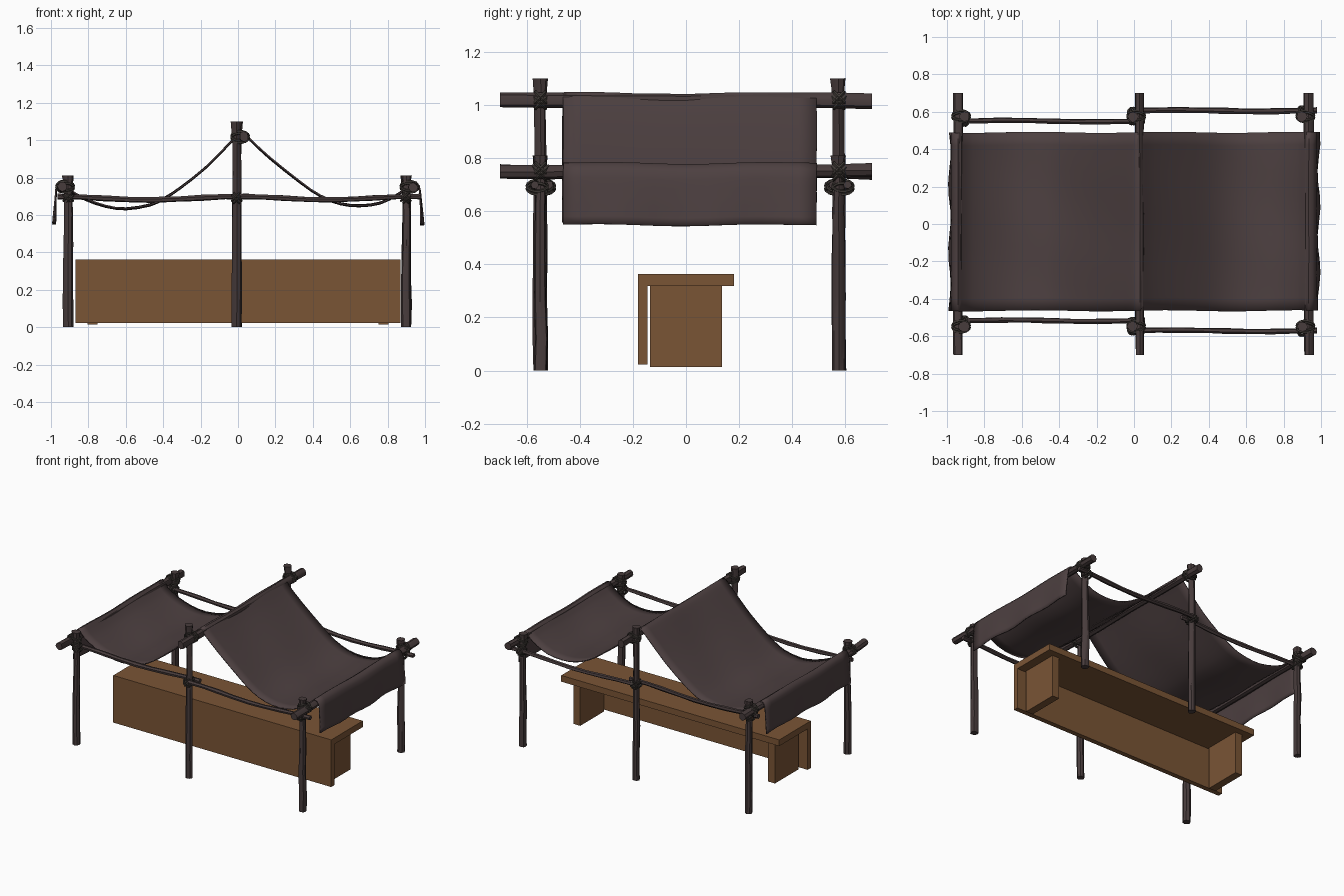
import bpy, bmesh, math, random
from mathutils import Vector, Matrix

if "Cube" in bpy.data.objects:
    bpy.data.objects.remove(bpy.data.objects["Cube"])

random.seed(4)


def material(name, col):
    m = bpy.data.materials.new(name)
    m.diffuse_color = (*col, 1)
    m.use_nodes = True
    m.node_tree.nodes["Principled BSDF"].inputs["Base Color"].default_value = m.diffuse_color
    return m


WOOD = material("dark_timber", (0.064, 0.045, 0.045))
CLOTH = material("canopy_cloth", (0.074, 0.051, 0.052))
ROPE = material("rope", (0.052, 0.044, 0.038))
PLANK = material("counter_brown", (0.195, 0.090, 0.036))


def finish(name, bm, mat, smooth=None):
    bmesh.ops.recalc_face_normals(bm, faces=bm.faces)
    me = bpy.data.meshes.new(name)
    bm.to_mesh(me)
    bm.free()
    me.materials.append(mat)
    ob = bpy.data.objects.new(name, me)
    bpy.context.collection.objects.link(ob)
    if smooth:
        bpy.context.view_layer.objects.active = ob
        ob.select_set(True)
        bpy.ops.object.shade_smooth_by_angle(angle=math.radians(smooth))
        ob.select_set(False)
    return ob


def box(name, x0, x1, y0, y1, z0, z1):
    bm = bmesh.new()
    size = Matrix.Diagonal((x1 - x0, y1 - y0, z1 - z0, 1))
    mid = Matrix.Translation(((x0 + x1) / 2, (y0 + y1) / 2, (z0 + z1) / 2))
    bmesh.ops.create_cube(bm, size=1, matrix=mid @ size)
    return finish(name, bm, PLANK)


def pole(name, points, radii, sides=8, wobble=0.12):
    """Rough-hewn pole: rings of jittered vertices along a path."""
    bm = bmesh.new()
    pts = [Vector(p) for p in points]
    axis = (pts[-1] - pts[0]).normalized()
    u = axis.orthogonal().normalized()
    v = axis.cross(u)
    grain = [1 + random.uniform(-wobble, wobble) for _ in range(sides)]
    rings = []
    for p, r in zip(pts, radii):
        ring = []
        for i in range(sides):
            a = 2 * math.pi * i / sides
            k = r * grain[i] * (1 + random.uniform(-wobble, wobble) / 2)
            ring.append(bm.verts.new(p + k * (u * math.cos(a) + v * math.sin(a))))
        rings.append(ring)
    for a, b in zip(rings, rings[1:]):
        for i in range(sides):
            j = (i + 1) % sides
            bm.faces.new((a[i], a[j], b[j], b[i]))
    bm.faces.new(rings[0])
    bm.faces.new(rings[-1])
    return finish(name, bm, WOOD, 35)


def lashing(name, centre, depth_axis, along, half_depth, half_diag, cord=0.007):
    """Two crossed pairs of rope loops binding two poles together."""
    bm = bmesh.new()
    d, w = Vector(depth_axis), Vector(along)
    for sign in (1, -1):
        e = (w * sign + Vector((0, 0, 1))).normalized()
        n = d.cross(e)
        for shift in (-0.008, 0.008):
            c = Vector(centre) + n * shift
            rings = []
            for i in range(14):
                t = 2 * math.pi * i / 14
                out = d * math.cos(t) + e * math.sin(t)
                p = c + d * half_depth * math.cos(t) + e * half_diag * math.sin(t)
                rings.append([bm.verts.new(p + cord * (out * math.cos(k * math.pi * 2 / 5)
                              + n * math.sin(k * math.pi * 2 / 5))) for k in range(5)])
            for i in range(14):
                a, b = rings[i], rings[(i + 1) % 14]
                for k in range(5):
                    m = (k + 1) % 5
                    bm.faces.new((a[k], a[m], b[m], b[k]))
    return finish(name, bm, ROPE, 40)


# Upright posts, cross beams and their lashings
rows = {"front": -0.548, "back": 0.576}
columns = {"left": (-0.907, 0.81, -0.942, 0.75),
           "middle": (-0.007, 1.10, 0.030, 1.017),
           "right": (0.898, 0.81, 0.935, 0.75)}
for cname, (px, top, bx, bz) in columns.items():
    for rname, y in rows.items():
        fr = (0, 0.15, 0.35, 0.55, 0.75, 0.9, 0.96, 1)
        rad = (0.026, 0.026, 0.025, 0.024, 0.022, 0.022, 0.025, 0.029)
        path = [(px + (random.uniform(-0.003, 0.003) if f else 0),
                 y + random.uniform(-0.003, 0.003), top * f) for f in fr]
        pole(f"{rname}_{cname}_post", path, rad)
        lashing(f"{rname}_{cname}_beam_lashing", ((px + bx) / 2, y, bz), (1, 0, 0),
                (0, 1, 0), 0.046, 0.036)
    ys = (-0.70, -0.55, -0.3, 0, 0.3, 0.55, 0.70)
    pole(f"{cname}_cross_beam",
         [(bx + random.uniform(-.003, .003), y, bz + random.uniform(-.004, .004)) for y in ys],
         (0.026, 0.026, 0.025, 0.024, 0.025, 0.026, 0.027))

# Thin side rails: each long side has two overlapping halves
rails = {"front_left": (-0.517, -0.965, 0.06), "front_right": (-0.572, 0.0, 0.978),
         "back_left": (0.55, -0.965, 0.06), "back_right": (0.606, 0.0, 0.978)}
for name, (y, x0, x1) in rails.items():
    xs = [x0 + (x1 - x0) * i / 8 for i in range(9)]
    pole(name + "_rail",
         [(x, y + 0.004 * math.sin(7 * x),
           0.69 + 0.009 * math.sin(2 * math.pi * (abs(x) * 1.05 + 0.25))) for x in xs],
         [0.016 - 0.002 * (i % 2) for i in range(9)], sides=6)
for cname, (px, *_) in columns.items():
    for rname, py in rows.items():
        for side in ("left", "right"):
            if cname in (side, "middle"):
                ry = rails[f"{rname}_{side}"][0]
                h = 0.038 if cname != "middle" else 0.03
                lashing(f"{rname}_{cname}_{side}_rail_lashing", (px, (py + ry) / 2, 0.69),
                        (0, 1, 0), (1, 0, 0), h, 0.03, 0.006)

# Draped canopy: sagging profile swept front to back
profile = [(-0.990, 0.556), (-0.984, 0.62), (-0.976, 0.70), (-0.970, 0.755), (-0.943, 0.782),
           (-0.90, 0.735), (-0.82, 0.687), (-0.71, 0.648), (-0.60, 0.634), (-0.47, 0.655),
           (-0.39, 0.693), (-0.31, 0.746), (-0.176, 0.853), (-0.04, 0.99), (0.0, 1.03),
           (0.03, 1.043), (0.064, 1.005), (0.17, 0.906), (0.33, 0.778), (0.44, 0.703),
           (0.545, 0.662), (0.65, 0.651), (0.76, 0.666), (0.85, 0.71), (0.90, 0.745),
           (0.935, 0.78), (0.968, 0.755), (0.978, 0.69), (0.986, 0.62), (0.993, 0.55)]
P = [Vector(p) for p in profile]
curve = []
for i in range(len(P) - 1):
    a, b, c, d = P[max(i - 1, 0)], P[i], P[i + 1], P[min(i + 2, len(P) - 1)]
    for t in (0, 0.5):
        curve.append(0.5 * (2 * b + (c - a) * t + (2 * a - 5 * b + 4 * c - d) * t * t
                            + (3 * b - a - 3 * c + d) * t ** 3))
curve.append(P[-1])
bm = bmesh.new()
NY = 14
grid = []
for p in curve:
    hang = max(0, abs(p.x) - 0.96) / 0.03 * max(0, min(1, (0.78 - p.y) / 0.2))
    row = []
    for j in range(NY + 1):
        f = j / NY
        y = -0.464 + 0.954 * f + 0.003 * math.sin(9 * p.x)
        dx = -math.copysign(0.007, p.x) * hang * (1 + math.sin(f * 17 + p.x))
        dz = -0.004 * math.sin(math.pi * f) + 0.003 * math.sin(f * 11 + p.x * 6)
        row.append(bm.verts.new((p.x + dx, y, p.y + dz)))
    grid.append(row)
for a, b in zip(grid, grid[1:]):
    for j in range(NY):
        bm.faces.new((a[j], a[j + 1], b[j + 1], b[j]))
canopy = finish("canopy", bm, CLOTH, 50)
thick = canopy.modifiers.new("thickness", "SOLIDIFY")
thick.thickness = 0.008
thick.offset = 0

# Counter: front panel, top slab and two slab legs
box("counter_front_panel", -0.87, 0.87, -0.18, -0.145, 0.023, 0.318)
box("counter_top", -0.87, 0.87, -0.18, 0.18, 0.318, 0.363)
for side, x in (("left", -0.805), ("right", 0.75)):
    box(f"counter_{side}_leg", x, x + 0.055, -0.135, 0.135, 0.014, 0.318)
